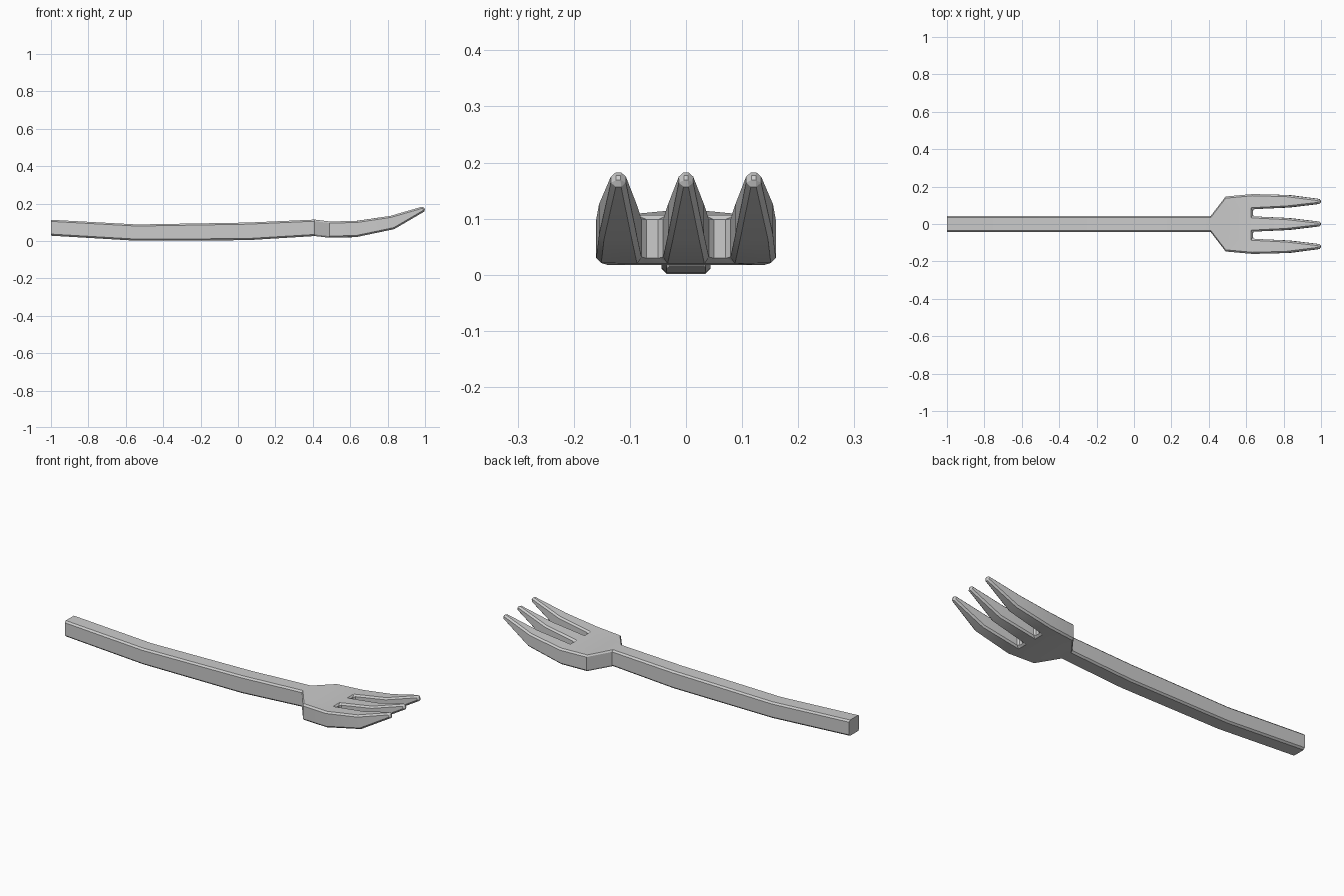
import bpy, bmesh, math

if "Cube" in bpy.data.objects:
    bpy.data.objects.remove(bpy.data.objects["Cube"])

# Side profile stations: bottom x, bottom z, top x, top z
profile = [
    (-1.0, 0.028, -1.0, 0.113),
    (-0.54, 0.001, -0.54, 0.088),
    (0.05, 0.004, 0.05, 0.098),
    (0.41, 0.026, 0.41, 0.114),
    (0.49, 0.017, 0.49, 0.104),
    (0.635, 0.021, 0.635, 0.107),
    (0.835, 0.063, 0.815, 0.134),
    (1.003, 0.161, 0.991, 0.185),
]
# Plan half widths: middle tine edge, outer tine inner edge, outer edge
plan = [
    (0.014, 0.029, 0.043),
    (0.014, 0.029, 0.043),
    (0.014, 0.029, 0.044),
    (0.014, 0.029, 0.043),
    (0.038, 0.078, 0.147),
    (0.041, 0.079, 0.160),
    (0.032, 0.088, 0.155),
    (0.012, 0.108, 0.133),
]
SLOT_START = 5   # station where the gaps between tines begin

bm = bmesh.new()
bottom, top = [], []
for (xb, zb, xt, zt), (a, b, c) in zip(profile, plan):
    ys = (-c, -b, -a, a, b, c)
    bottom.append([bm.verts.new((xb, y, zb)) for y in ys])
    top.append([bm.verts.new((xt, y, zt)) for y in ys])


def filled(i, j):
    inside = 0 <= i < len(plan) - 1 and 0 <= j < 5
    return inside and not (i >= SLOT_START and j in (1, 3))


# Top and bottom skins, with walls wherever a neighbouring cell is empty
for i in range(len(plan) - 1):
    for j in range(5):
        if not filled(i, j):
            continue
        corners = [(i, j), (i + 1, j), (i + 1, j + 1), (i, j + 1)]
        bm.faces.new([top[p][q] for p, q in corners])
        bm.faces.new([bottom[p][q] for p, q in reversed(corners)])
        neighbours = [(i, j - 1), (i + 1, j), (i, j + 1), (i - 1, j)]
        for k, n in enumerate(neighbours):
            if not filled(*n):
                (p, q), (r, s) = corners[k], corners[(k + 1) % 4]
                bm.faces.new((bottom[p][q], bottom[r][s], top[r][s], top[p][q]))
bmesh.ops.recalc_face_normals(bm, faces=bm.faces)

# Chamfer long rims, slot roots and tips; keep the handle end square
weight = bm.edges.layers.float.new("bevel_weight_edge")
for e in bm.edges:
    at_end = all(v.co.x < -0.99 for v in e.verts)
    if not at_end and e.calc_face_angle(0) > math.radians(58):
        e[weight] = 1.0

mesh = bpy.data.meshes.new("fork")
bm.to_mesh(mesh)
bm.free()
fork = bpy.data.objects.new("fork", mesh)
bpy.context.collection.objects.link(fork)
bpy.context.view_layer.objects.active = fork
fork.select_set(True)

bevel = fork.modifiers.new("chamfer", 'BEVEL')
bevel.limit_method = 'WEIGHT'
bevel.width = 0.0095
bevel.segments = 1
bpy.ops.object.modifier_apply(modifier=bevel.name)
bpy.ops.object.shade_smooth_by_angle(angle=math.radians(30))
